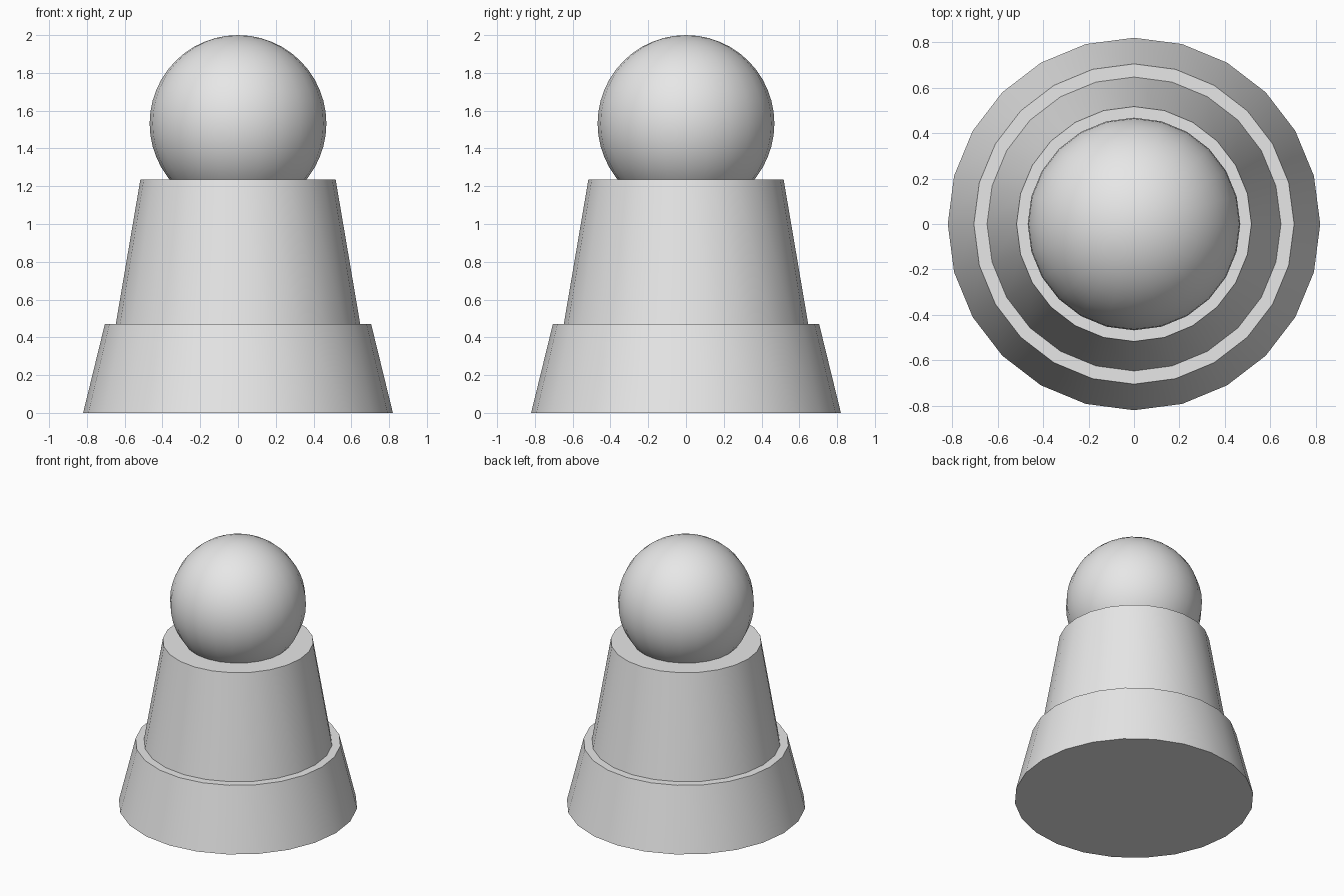
import bpy
import math

cube = bpy.data.objects.get("Cube")
if cube:
    bpy.data.objects.remove(cube, do_unlink=True)

SIDES = 24

# Single light grey material
grey = bpy.data.materials.new("light_grey")
grey.use_nodes = True
colour = (0.8, 0.8, 0.8, 1)
grey.diffuse_color = colour
grey.node_tree.nodes["Principled BSDF"].inputs["Base Color"].default_value = colour


def finish(name):
    obj = bpy.context.object
    obj.name = name
    obj.data.materials.append(grey)
    bpy.ops.object.shade_smooth_by_angle(angle=math.radians(30))


def tapered_drum(name, r_bottom, r_top, z_bottom, z_top):
    bpy.ops.mesh.primitive_cone_add(
        vertices=SIDES, radius1=r_bottom, radius2=r_top,
        depth=z_top - z_bottom, location=(0, 0, (z_bottom + z_top) / 2))
    finish(name)


# Stepped body
tapered_drum("base", 0.82, 0.705, 0, 0.47)
tapered_drum("body", 0.647, 0.517, 0.47, 1.235)

# Ball head, sunk into the body
bpy.ops.mesh.primitive_uv_sphere_add(
    segments=SIDES, ring_count=SIDES, radius=0.468, location=(0, 0, 1.532))
finish("head")
